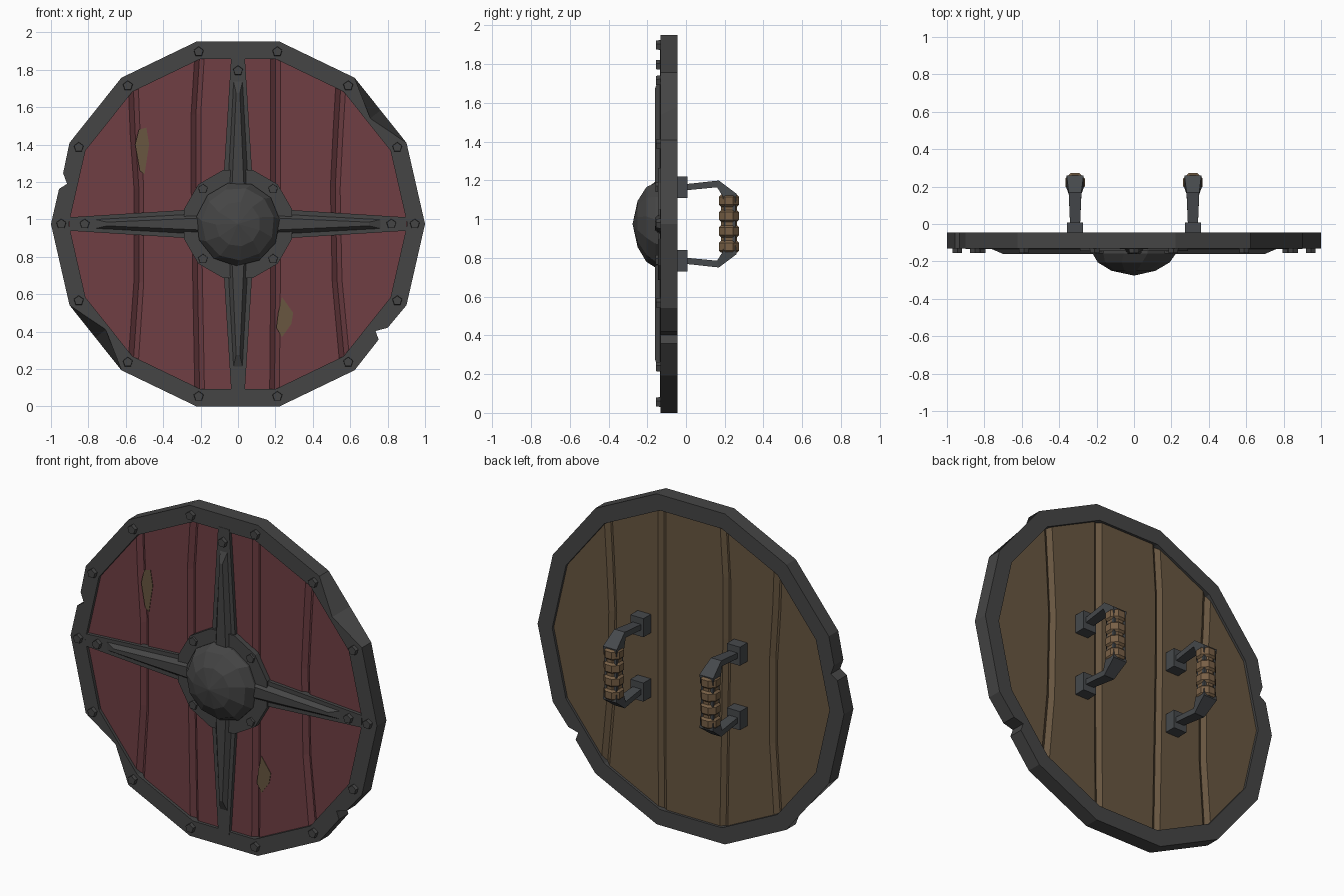
import bpy, bmesh, math
from math import sin, cos, pi, radians
from mathutils import Vector

if "Cube" in bpy.data.objects:
    bpy.data.objects.remove(bpy.data.objects["Cube"])

CZ = 0.975  # height of the shield centre


def mat(name, r, g, b):
    lin = [((c / 255 + 0.055) / 1.055) ** 2.4 for c in (r, g, b)]
    m = bpy.data.materials.new(name)
    m.diffuse_color = (*lin, 1)
    m.use_nodes = True
    m.node_tree.nodes["Principled BSDF"].inputs["Base Color"].default_value = m.diffuse_color
    return m


RED = mat("red_paint", 112, 63, 68)
WOOD = mat("brown_wood", 104, 86, 64)
IRON = mat("dark_iron", 69, 69, 69)
STEEL = mat("handle_iron", 70, 73, 76)
LEATHER = mat("grip_leather", 120, 96, 70)


def finish(bm, name, *mats):
    bmesh.ops.remove_doubles(bm, verts=bm.verts, dist=1e-5)
    bmesh.ops.recalc_face_normals(bm, faces=bm.faces)
    me = bpy.data.meshes.new(name)
    bm.to_mesh(me)
    bm.free()
    for m in mats:
        me.materials.append(m)
    ob = bpy.data.objects.new(name, me)
    bpy.context.collection.objects.link(ob)
    return ob


def loft(bm, rings):
    """Bridge equal-length point rings and cap both ends."""
    rs = [[bm.verts.new(p) for p in r] for r in rings]
    n = len(rs[0])
    for a, b in zip(rs, rs[1:]):
        for i in range(n):
            j = (i + 1) % n
            bm.faces.new((a[i], a[j], b[j], b[i]))
    bm.faces.new(rs[0])
    bm.faces.new(rs[-1])


def disc(n, r, y, x=0, z=CZ, rot=0):
    return [(x + r * cos(rot + 2 * pi * i / n), y, z + r * sin(rot + 2 * pi * i / n)) for i in range(n)]


# ---- iron rim: 14 sides, two bites and two hammered dents
def inner_r(a):
    s = 2 * pi / 14
    return 0.905 * cos(s / 2) / cos(a % s - s / 2)


outline = [(cos(k * pi / 7), sin(k * pi / 7)) for k in range(14)]
outline += [(-.935, .272), (-.914, .215), (-.957, .187),
            (.80, -.555), (.735, -.572), (.752, -.618)]
dents = [(.975 * cos(a), .975 * sin(a)) for a in (radians(38.57), radians(218.57))]
outline = sorted(outline + dents, key=lambda p: math.atan2(p[1], p[0]) % (2 * pi))
bm = bmesh.new()
cols = []
for x, z in outline:
    a = math.atan2(z, x)
    r, ri = math.hypot(x, z), inner_r(a)
    rf = 0.905 if (x, z) in dents else r
    cols.append([bm.verts.new((q * cos(a), y, CZ + q * sin(a)))
                 for q, y in ((rf, -.132), (r, -.045), (ri, -.045), (ri, -.132))])
for i, c in enumerate(cols):
    d = cols[(i + 1) % len(cols)]
    for j in range(4):
        k = (j + 1) % 4
        bm.faces.new((c[j], d[j], d[k], c[k]))
finish(bm, "rim", IRON)

# ---- wooden planks separated by crooked V grooves, red in front, bare behind
rows = [-1, -.4, .25, .65, 1]
grooves = [[-.56, -.53, -.53, -.55, -.56], [-.205, -.215, -.225, -.225, -.205],
           [.195, .2, .2, .2, .2], [.57, .53, .52, .535, .55]]
columns = [([-.93] * 5, 0), ([-.838] * 5, 0)]
for g in grooves:
    for off, deep in ((-.026, 0), (0, 1), (.026, 0)):
        columns.append(([x + off for x in g], deep))
columns += [([.838] * 5, 0), ([.93] * 5, 0)]
bm = bmesh.new()
for yflat, ydeep, idx in ((-.114, -.09, 0), (-.06, -.08, 1)):
    grid = []
    for xs, deep in columns:
        grid.append([bm.verts.new((x, ydeep if deep else yflat,
                                   CZ + t * math.sqrt(max(0, .93 ** 2 - x * x))))
                     for x, t in zip(xs, rows)])
    for a, b in zip(grid, grid[1:]):
        for j in range(4):
            vs = [a[j], b[j], b[j + 1], a[j + 1]]
            if a is grid[0] or b is grid[-1]:
                # the outermost columns collapse to one point
                vs = [b[j], b[j + 1], a[0]] if a is grid[0] else [a[j], a[j + 1], b[0]]
            f = bm.faces.new(vs)
            f.material_index = idx
            f.normal_update()
            if (f.normal.y > 0) != (idx == 1):
                f.normal_flip()
me = bpy.data.meshes.new("planks")
bm.to_mesh(me)
bm.free()
me.materials.append(RED)
me.materials.append(WOOD)
bpy.context.collection.objects.link(bpy.data.objects.new("planks", me))

# ---- chips in the paint
chips = [[(-.55, 1.40), (-.53, 1.48), (-.49, 1.49), (-.475, 1.40), (-.50, 1.24), (-.525, 1.26)],
         [(.235, .585), (.295, .50), (.285, .44), (.235, .37), (.205, .42), (.215, .50)]]
bm = bmesh.new()
for c in chips:
    loft(bm, [[(x, y, z) for x, z in c] for y in (-.112, -.117)])
finish(bm, "paint_chips", WOOD)

# ---- cross: flat straps with a raised tapering ridge on each
bm = bmesh.new()
for k in range(4):
    ca, sa = cos(k * pi / 2), sin(k * pi / 2)

    def bar(r0, w0, r1, w1, y):
        return [(r * ca - w * sa, y, CZ + r * sa + w * ca)
                for r, w in ((r0, -w0), (r1, -w1), (r1, w1), (r0, w0))]
    loft(bm, [bar(.2, .08, .9, .036, -.10), bar(.2, .08, .9, .036, -.134)])
    loft(bm, [bar(.15, .06, .77, .026, -.13), bar(.15, .034, .70, .010, -.16)])
finish(bm, "cross_straps", IRON)

# ---- boss
bm = bmesh.new()
loft(bm, [disc(12, .3, y, rot=pi / 12) for y in (-.11, -.145)])
finish(bm, "boss_flange", IRON)
bm = bmesh.new()
loft(bm, [disc(11, r, y, rot=t) for r, y, t in
          ((.225, -.13, .1), (.225, -.158, .1), (.195, -.205, .2), (.12, -.25, .3), (.004, -.275, .3))])
finish(bm, "boss_dome", IRON)

# ---- rivets: one per rim corner, strap ends, boss flange
spots = [(.945, k * pi / 7, -.154) for k in range(14)]
spots += [(.82, a, -.156) for a in (0, pi / 2, pi)]
spots += [(.265, pi / 4 + k * pi / 2, -.158) for k in range(4)]
bm = bmesh.new()
for r, a, y in spots:
    x, z = r * cos(a), CZ + r * sin(a)
    loft(bm, [disc(5, .029, -.12, x, z, pi / 2), disc(5, .026, y, x, z, pi / 2)])
finish(bm, "rivets", IRON)

# ---- handles on the back
# bracket stations: y, height offset, yz half thickness, x half width, tilt of section
path = [(-.0, .190, .016, .027, 90), (.165, .207, .018, .034, 75),
        (.225, .150, .036, .045, 10), (.225, .10, .03, .04, 0)]
path += [(y, -z, t, w, -a) for y, z, t, w, a in reversed(path)]
for side, sx in (("left", -.315), ("right", .315)):
    bm = bmesh.new()
    rings = []
    for y, z, t, w, a in path:
        dy, dz = t * cos(radians(a)), t * sin(radians(a))
        rings.append([(sx + u * w, y + v * dy, CZ + z + v * dz)
                      for u, v in ((-1, -1), (1, -1), (1, 1), (-1, 1))])
    loft(bm, rings)
    for s in (-1, 1):  # mounting blocks
        loft(bm, [[(sx + u * .043, y, CZ + s * .19 + v * .055)
                   for u, v in ((-1, -1), (1, -1), (1, 1), (-1, 1))] for y in (-.065, .008)])
    finish(bm, side + "_handle_bracket", STEEL)

    # wrapped grip: four bulging bands
    bm = bmesh.new()
    prof = [(.036, -.148)]
    for k in range(4):
        zc = -.117 + k * .079
        prof += [(.044, zc - .031), (.056, zc - .020), (.056, zc + .020), (.044, zc + .031)]
    prof.append((.036, .148))
    loft(bm, [[(sx + r * cos(pi / 8 + i * pi / 4), .222 + r * sin(pi / 8 + i * pi / 4), CZ + z)
               for i in range(8)] for r, z in prof])
    finish(bm, side + "_grip", LEATHER)
